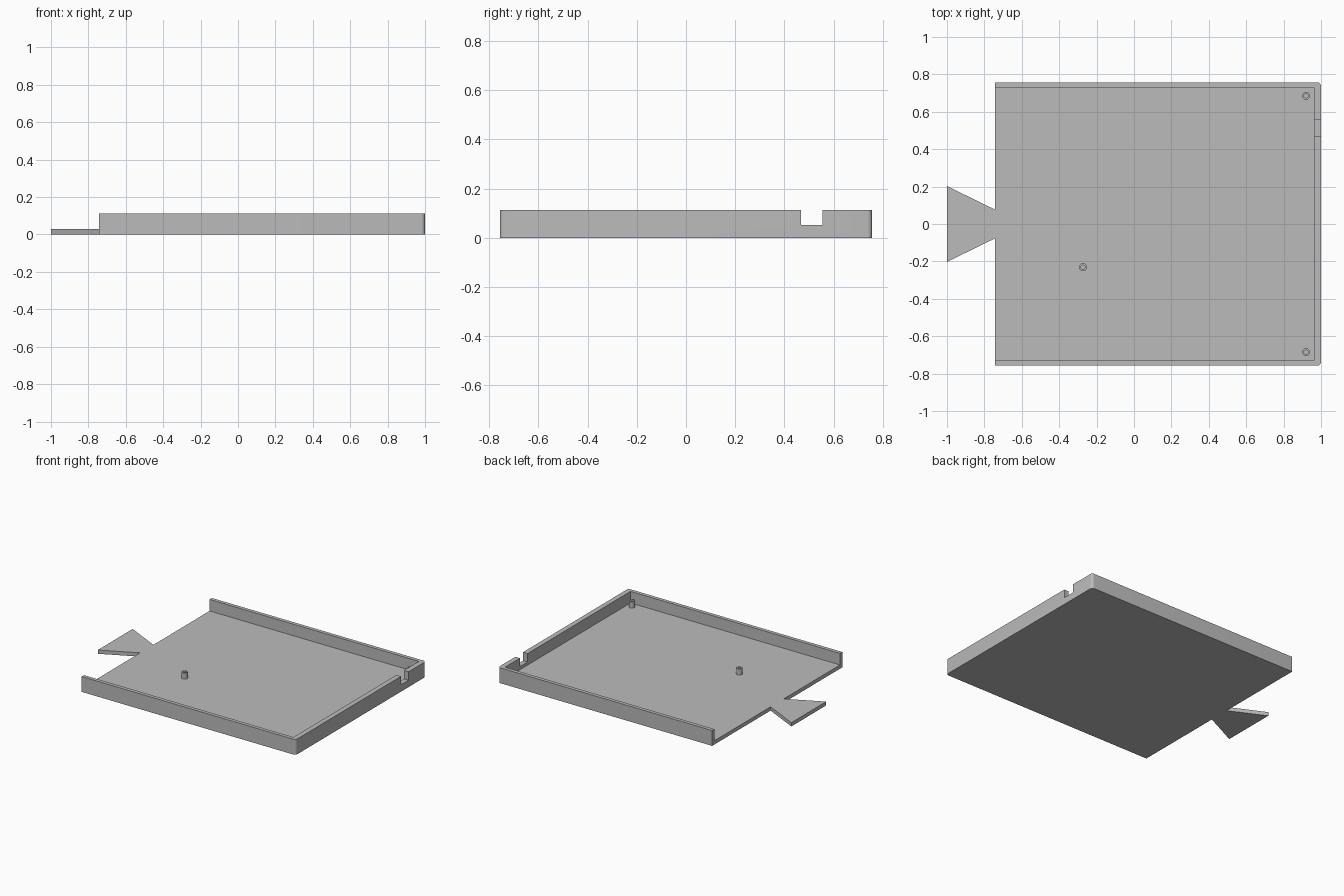
import bpy, bmesh
from math import cos, sin, pi
from mathutils import Matrix

if "Cube" in bpy.data.objects:
    bpy.data.objects.remove(bpy.data.objects["Cube"])

grey = bpy.data.materials.new("plain grey")
grey.use_nodes = True
colour = (0.5, 0.5, 0.5, 1)
grey.diffuse_color = colour
grey.node_tree.nodes["Principled BSDF"].inputs["Base Color"].default_value = colour

HEIGHT, FLOOR = 0.113, 0.028
BACK, HALF = -0.743, 0.757
CORNER = 0.02


def finish(name, bm):
    bmesh.ops.recalc_face_normals(bm, faces=bm.faces)
    mesh = bpy.data.meshes.new(name)
    bm.to_mesh(mesh)
    bm.free()
    obj = bpy.data.objects.new(name, mesh)
    bpy.context.collection.objects.link(obj)
    mesh.materials.append(grey)
    return obj


def smooth(obj):
    bpy.ops.object.select_all(action='DESELECT')
    obj.select_set(True)
    bpy.context.view_layer.objects.active = obj
    bpy.ops.object.shade_smooth_by_angle()


def prism(name, outline, bottom, top):
    bm = bmesh.new()
    face = bm.faces.new([bm.verts.new((x, y, bottom)) for x, y in outline])
    new = bmesh.ops.extrude_face_region(bm, geom=[face])["geom"]
    bmesh.ops.translate(bm, vec=(0, 0, top - bottom),
                        verts=[v for v in new if isinstance(v, bmesh.types.BMVert)])
    return finish(name, bm)


def cut_box(target, x0, x1, y0, y1, bottom):
    cutter = prism("cutter", [(x0, y0), (x1, y0), (x1, y1), (x0, y1)], bottom, HEIGHT + 0.1)
    cutter.hide_render = True
    mod = target.modifiers.new("cut", 'BOOLEAN')
    mod.operation, mod.solver, mod.object = 'DIFFERENCE', 'EXACT', cutter
    bpy.context.view_layer.objects.active = target
    bpy.ops.object.modifier_apply(modifier=mod.name)
    bpy.data.objects.remove(cutter)


# Tray outline: one half with a rounded corner and flared tab, then mirrored
arc = [i * pi / 12 for i in range(7)]
half = [(1 - CORNER + CORNER * cos(a), HALF - CORNER + CORNER * sin(a)) for a in arc]
half += [(BACK, HALF), (BACK, 0.077), (-1, 0.203)]
outline = half + [(x, -y) for x, y in reversed(half)]
tray = prism("tray", outline, 0, HEIGHT)

# Hollow interior, open at the tab end, and the cable notch in the end wall
cut_box(tray, -1.2, 0.963, -0.73, 0.73, FLOOR)
cut_box(tray, 0.93, 1.1, 0.468, 0.556, 0.051)
smooth(tray)


# Hollow pegs turned from a small profile
def peg(name, x, y):
    bm = bmesh.new()
    profile = [(0.021, FLOOR - 0.002), (0.021, 0.073), (0.011, 0.073), (0.011, FLOOR + 0.001)]
    verts = [bm.verts.new((r, 0, z)) for r, z in profile]
    edges = [bm.edges.new(pair) for pair in zip(verts, verts[1:])]
    bmesh.ops.spin(bm, geom=verts + edges, cent=(0, 0, 0), axis=(0, 0, 1),
                   angle=2 * pi, steps=24)
    bmesh.ops.remove_doubles(bm, verts=bm.verts, dist=0.0001)
    bmesh.ops.holes_fill(bm, edges=bm.edges, sides=0)
    bmesh.ops.transform(bm, matrix=Matrix.Translation((x, y, 0)), verts=bm.verts)
    smooth(finish(name, bm))


peg("left_back_peg", 0.92, 0.685)
peg("left_front_peg", 0.92, -0.685)
peg("middle_peg", -0.273, -0.231)
